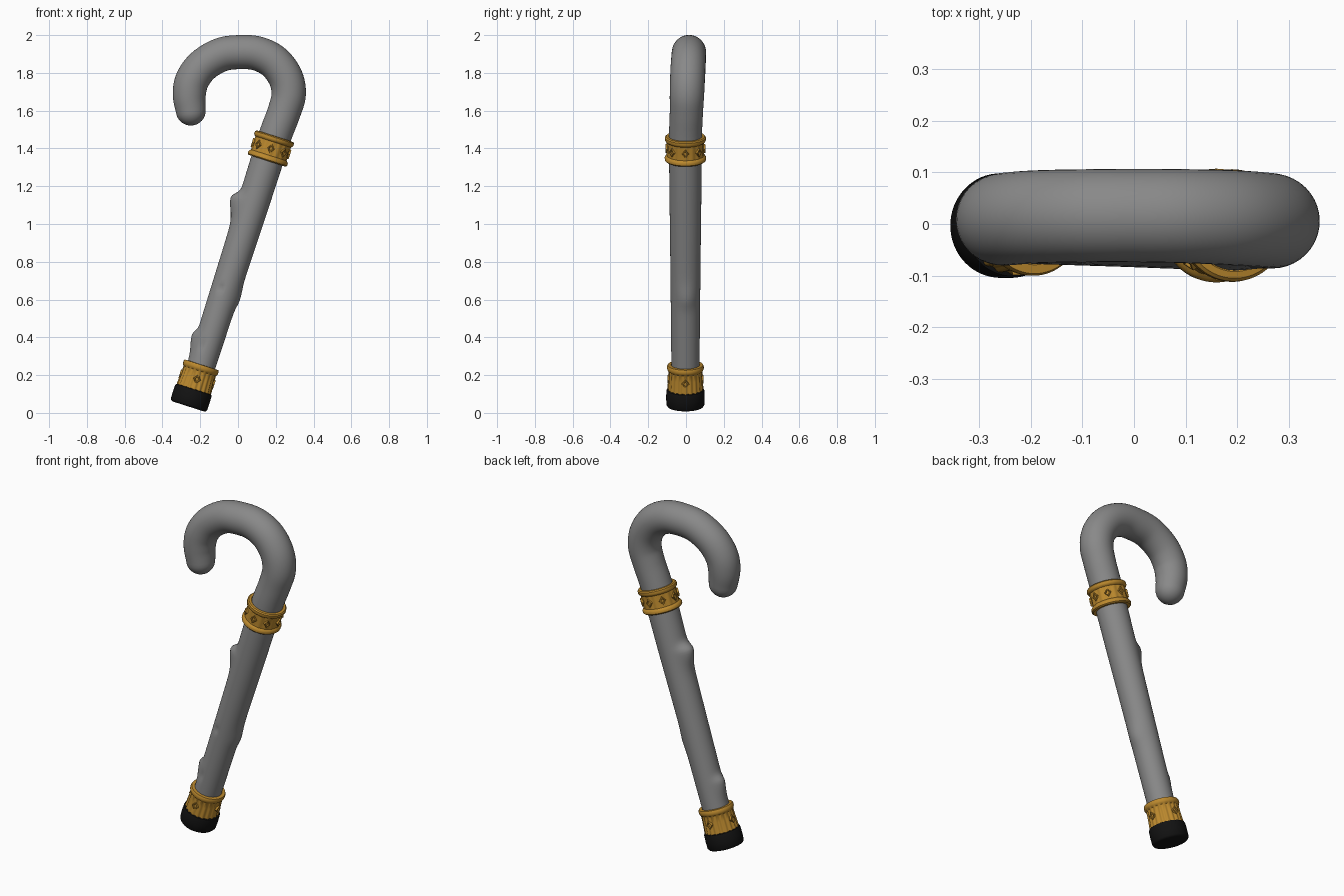
import bpy, bmesh, math
from mathutils import Vector

if "Cube" in bpy.data.objects:
    bpy.data.objects.remove(bpy.data.objects["Cube"])

# Tilted cane axis: base point, direction, and two perpendicular directions
BASE = Vector((-0.263, -0.003, 0.034))
AXIS = Vector((0.305, 0, 0.952)).normalized()
SIDE = Vector((AXIS.z, 0, -AXIS.x))
DEPTH = Vector((0, 1, 0))


def material(name, rgb):
    m = bpy.data.materials.new(name)
    m.diffuse_color = (*rgb, 1)
    m.use_nodes = True
    m.node_tree.nodes["Principled BSDF"].inputs["Base Color"].default_value = m.diffuse_color
    return m


GREY = material("grey wood", (0.25, 0.25, 0.25))
GOLD = material("gold metal", (0.50, 0.25, 0.027))
BLACK = material("black rubber", (0.006, 0.006, 0.006))


def finish(bm, name, mat, angle=40):
    bmesh.ops.recalc_face_normals(bm, faces=bm.faces)
    mesh = bpy.data.meshes.new(name)
    bm.to_mesh(mesh)
    bm.free()
    mesh.materials.append(mat)
    ob = bpy.data.objects.new(name, mesh)
    bpy.context.collection.objects.link(ob)
    bpy.ops.object.select_all(action='DESELECT')
    ob.select_set(True)
    bpy.context.view_layer.objects.active = ob
    bpy.ops.object.shade_smooth_by_angle(angle=math.radians(angle))
    return ob


def skin(bm, rings):
    """Bridge rings of points into a capped tube."""
    loops = [[bm.verts.new(p) for p in ring] for ring in rings]
    n = len(loops[0])
    for a, b in zip(loops, loops[1:]):
        for i in range(n):
            j = (i + 1) % n
            bm.faces.new((a[i], a[j], b[j], b[i]))
    bm.faces.new(loops[0])
    bm.faces.new(loops[-1])


def ring(centre, side, r, n, flutes=0, depth=0):
    pts = []
    for i in range(n):
        a = 2 * math.pi * i / n
        rr = r + depth * math.cos(flutes * a)
        pts.append(centre + side * rr * math.cos(a) + DEPTH * rr * math.sin(a))
    return pts


def lathe(name, mat, start, profile, n=64, flutes=0):
    """Turned part on the cane axis; profile is (height, radius, flute depth)."""
    bm = bmesh.new()
    skin(bm, [ring(BASE + AXIS * (start + t), SIDE, r, n, flutes, d)
              for t, r, d in profile])
    return finish(bm, name, mat)


def diamonds(name, start, radius, count, h, w, phase):
    """Raised diamond frames with a sunken middle, set around a collar."""
    bm = bmesh.new()
    for k in range(count):
        a = phase + 2 * math.pi * k / count
        out = SIDE * math.cos(a) + DEPTH * math.sin(a)
        tan = DEPTH * math.cos(a) - SIDE * math.sin(a)
        c = BASE + AXIS * start + out * radius
        loops = []
        for s, o in ((1, -0.006), (0.9, 0.005), (0.6, 0.005), (0.45, -0.001)):
            loops.append([c + out * o + AXIS * h * s, c + out * o + tan * w * s,
                          c + out * o - AXIS * h * s, c + out * o - tan * w * s])
        skin(bm, loops)
    return finish(bm, name, GOLD, 25)


# Cane body: control points (x, y, z, radius) for straight shaft then hook
controls = []
for t, r in ((0.08, 0.073), (0.4, 0.076), (0.8, 0.080), (1.15, 0.084), (1.48, 0.087)):
    p = BASE + AXIS * t
    controls.append((p.x, p.y, p.z, r))
controls += [(0.243, 0.002, 1.59, 0.088), (0.268, 0.005, 1.685, 0.091),
             (0.252, 0.008, 1.775, 0.092), (0.192, 0.012, 1.857, 0.092),
             (0.105, 0.015, 1.902, 0.091), (0.01, 0.016, 1.910, 0.090),
             (-0.09, 0.016, 1.896, 0.090), (-0.187, 0.014, 1.838, 0.090),
             (-0.243, 0.010, 1.76, 0.090), (-0.258, 0.008, 1.68, 0.087),
             (-0.250, 0.006, 1.60, 0.079)]
cv = [Vector(c) for c in controls]
cv = [2 * cv[0] - cv[1]] + cv + [2 * cv[-1] - cv[-2]]
path = []
for i in range(1, len(cv) - 2):
    a, b, c, d = cv[i - 1:i + 3]
    steps = 24 if i < 5 else 6
    for k in range(steps):
        u = k / steps
        path.append(0.5 * (2 * b + (c - a) * u + (2 * a - 5 * b + 4 * c - d) * u * u
                           + (3 * b - a - 3 * c + d) * u ** 3))
path.append(cv[-2])
pos = [p.to_3d() if len(p) == 3 else Vector(p[:3]) for p in path]
rings = []
for i, p in enumerate(pos):
    tan = (pos[min(i + 1, len(pos) - 1)] - pos[max(i - 1, 0)]).normalized()
    side = Vector((tan.z, 0, -tan.x)).normalized()
    rings.append(ring(p, side, path[i][3], 40))
# rounded hook end
for k in range(1, 8):
    a = math.radians(k * 12.5)
    rings.append(ring(pos[-1] + tan * 0.079 * math.sin(a), side,
                      0.079 * math.cos(a), 40))
bm = bmesh.new()
skin(bm, rings)
# Knots: (height along axis, angle, size, length above, length below, width)
KNOTS = ((1.125, math.pi, 0.040, 0.035, 0.085, 0.55),
         (0.37, math.pi, 0.022, 0.03, 0.08, 0.5),
         (0.62, 0.1, 0.010, 0.07, 0.05, 0.6),
         (0.65, -1.95, -0.012, 0.018, 0.02, 0.14),
         (0.33, -2.0, -0.008, 0.03, 0.03, 0.13))
for v in bm.verts:
    q = v.co - BASE
    t, x, y = q.dot(AXIS), q.dot(SIDE), q.y
    if t > 1.35 or v.co.x < -0.3:
        continue
    ang = math.atan2(y, x)
    for kt, ka, size, up, down, width in KNOTS:
        da = (ang - ka + math.pi) % (2 * math.pi) - math.pi
        f = math.exp(-((t - kt) / (up if t > kt else down)) ** 2 - (da / width) ** 2)
        v.co += (SIDE * math.cos(ang) + DEPTH * math.sin(ang)) * size * f
finish(bm, "cane_shaft_and_hook", GREY, 50)

# Rubber foot with rounded edges
lathe("rubber_foot", BLACK, 0,
      [(0, 0.085, 0), (0.003, 0.095, 0), (0.012, 0.101, 0), (0.05, 0.102, 0),
       (0.085, 0.101, 0), (0.094, 0.098, 0), (0.098, 0.088, 0)])

# Fluted lower ferrule with a rolled rim
lathe("lower_ferrule", GOLD, 0.085,
      [(0, 0.080, 0), (0, 0.093, 0.002), (0.02, 0.092, 0.003), (0.075, 0.088, 0.003),
       (0.112, 0.088, 0.002), (0.118, 0.094, 0), (0.126, 0.097, 0), (0.138, 0.097, 0),
       (0.146, 0.093, 0), (0.147, 0.076, 0), (0.138, 0.070, 0)], 120, 20)
diamonds("lower_ferrule_diamonds", 0.152, 0.091, 4, 0.026, 0.021, -math.pi / 2)

# Upper collar with two rolled rims
lathe("upper_collar", GOLD, 1.366,
      [(0.004, 0.078, 0), (0, 0.088, 0), (0, 0.103, 0), (0.006, 0.109, 0),
       (0.018, 0.110, 0), (0.026, 0.105, 0), (0.031, 0.098, 0.001),
       (0.068, 0.097, 0.002), (0.105, 0.098, 0.001), (0.110, 0.105, 0),
       (0.118, 0.109, 0), (0.130, 0.108, 0), (0.136, 0.102, 0),
       (0.137, 0.089, 0), (0.130, 0.080, 0)], 120, 16)
diamonds("upper_collar_diamonds", 1.434, 0.101, 8, 0.026, 0.019, -math.pi / 2)
